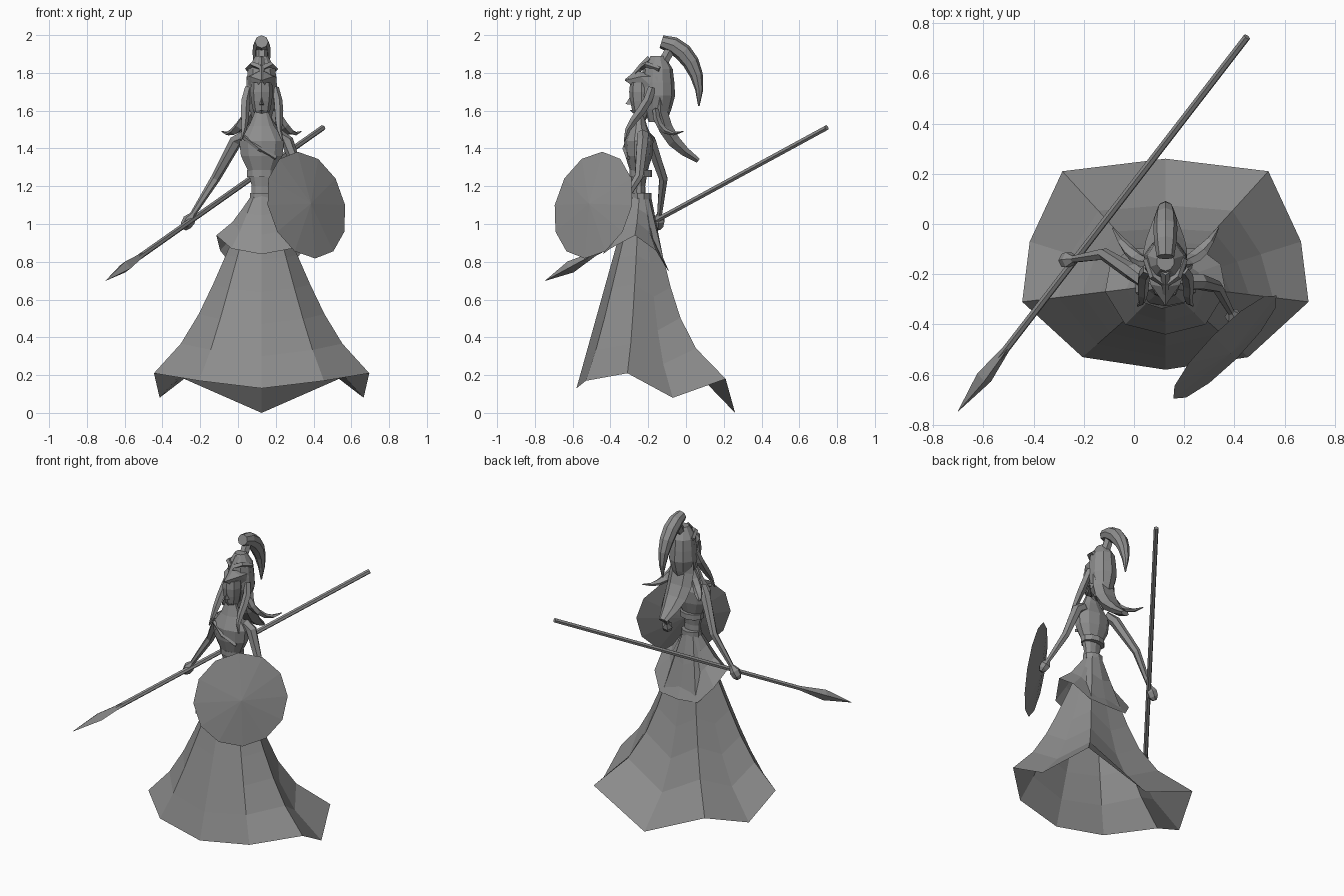
import bpy, bmesh, math
from mathutils import Vector, Matrix
from mathutils.geometry import interpolate_bezier

cube = bpy.data.objects.get("Cube")
if cube:
    bpy.data.objects.remove(cube, do_unlink=True)

GREY = (0.27, 0.27, 0.27, 1)
stone = bpy.data.materials.new("stone_grey")
stone.use_nodes = True
stone.diffuse_color = GREY
stone.node_tree.nodes["Principled BSDF"].inputs["Base Color"].default_value = GREY

# Upright axis of the figure at waist height
waist = Vector((0.125, -0.24, 1.15))
WAIST_RADIUS = 0.055


def finish(name, bm):
    bmesh.ops.recalc_face_normals(bm, faces=bm.faces)
    mesh = bpy.data.meshes.new(name)
    bm.to_mesh(mesh)
    bm.free()
    mesh.materials.append(stone)
    bpy.context.collection.objects.link(bpy.data.objects.new(name, mesh))


def loft(name, rings, closed_ends=True):
    """Skin a list of point rings with quads."""
    bm = bmesh.new()
    rows = [[bm.verts.new(point) for point in ring] for ring in rings]
    for lower, upper in zip(rows, rows[1:]):
        for i in range(len(lower)):
            bm.faces.new((lower[i - 1], lower[i], upper[i], upper[i - 1]))
    if closed_ends:
        bm.faces.new(rows[0])
        bm.faces.new(rows[-1])
    finish(name, bm)


def circle(sides):
    """Unit circle as (cosine, sine) pairs."""
    turns = [math.tau * i / sides for i in range(sides)]
    return [(math.cos(turn), math.sin(turn)) for turn in turns]


def turned(name, y, bottom, step, widths, depth_ratio, sides=10):
    """Oval body with evenly spaced rings of the given half widths."""
    loft(name, [[(waist.x + width * s, y - width * depth_ratio * c, bottom + step * level)
                 for c, s in circle(sides)] for level, width in enumerate(widths)])


def tube(name, path, widths, flatness=1, sides=6):
    """Tube along a path; the widths are spread evenly over its length."""
    path = [Vector(point) for point in path]
    rings = []
    for i, point in enumerate(path):
        ahead = path[min(i + 1, len(path) - 1)] - path[max(i - 1, 0)]
        across = Vector((1, 0, 0)) - ahead * (ahead.x / ahead.length_squared)
        across.normalize()
        normal = ahead.normalized().cross(across) * flatness
        place = i / (len(path) - 1) * (len(widths) - 1)
        k = min(int(place), len(widths) - 2)
        width = widths[k] + (widths[k + 1] - widths[k]) * (place - k)
        rings.append([point + (across * c + normal * s) * width for c, s in circle(sides)])
    loft(name, rings)


def bend(start, handle_a, handle_b, end, count=6):
    return interpolate_bezier(Vector(start), Vector(handle_a),
                              Vector(handle_b), Vector(end), count)


def hull(name, points):
    bm = bmesh.new()
    for point in points:
        bm.verts.new(point)
    bmesh.ops.convex_hull(bm, input=bm.verts)
    finish(name, bm)


def flared(name, half_hem, steps):
    """Cloth falling from the waist to a mirrored hem, straighter at the front."""
    other_half = [(-x, y, z) for x, y, z in half_hem[-2:0:-1]]
    rings = []
    for step in range(steps + 1):
        t = step / steps
        ring = []
        for x, y, z in half_hem + other_half:
            out = Vector((x, y, 0))
            straight = 0.75 - 0.25 * y / out.length
            spread = straight * t + (1 - straight) * t ** 6
            point = waist + (out.normalized() * WAIST_RADIUS).lerp(out, spread)
            point.z += (z - waist.z) * t
            ring.append(point)
        rings.append(ring)
    loft(name, rings, closed_ends=False)


# Skirts: hem points run from front to back, out from the waist axis
flared("long_skirt", [(0, -0.34, 0.13), (0.33, -0.29, 0.17), (0.57, -0.07, 0.21),
                      (0.54, 0.17, 0.08), (0.41, 0.45, 0.18), (0, 0.5, 0)], 6)
flared("overskirt", [(0, -0.2, 0.84), (0.16, -0.16, 0.87), (0.24, -0.03, 0.94),
                     (0.22, 0.08, 0.86), (0.14, 0.14, 0.76), (0, 0.15, 0.75)], 3)

# Torso with belts and a sash
turned("torso_and_neck", -0.25, 1.12, 0.08,
       [0.06, 0.055, 0.075, 0.115, 0.125, 0.07, 0.035], 0.62)
turned("waist_belt", waist.y, 1.13, 0.035, [0.066, 0.066], 0.85)
turned("rib_belt", waist.y, 1.25, 0.035, [0.08, 0.08], 0.75)
tube("chest_sash", [(0.03, -0.3, 1.46), (0.11, -0.325, 1.4), (0.2, -0.305, 1.35)],
     [0.012, 0.012], sides=4)

# Arms and hands, from shoulder through elbow to wrist
arms = {"right": [(0.04, -0.22, 1.47), (-0.01, -0.19, 1.44), (-0.12, -0.12, 1.24), (-0.24, -0.14, 1.05)],
        "left": [(0.21, -0.23, 1.47), (0.26, -0.23, 1.44), (0.33, -0.25, 1.25), (0.385, -0.35, 1.09)]}
for side, joints in arms.items():
    tube(side + "_arm", joints, [0.035, 0.034, 0.025, 0.015])
    wrist, forearm = Vector(joints[-1]), Vector(joints[-1]) - Vector(joints[-2])
    tube(side + "_hand", [wrist + forearm * reach for reach in (0, 0.15, 0.3, 0.4)],
         [0.015, 0.034, 0.03, 0.015])

# Spear along one straight line
tip, butt = Vector((-0.7, -0.745, 0.7)), Vector((0.45, 0.745, 1.51))
tube("spear_shaft", [tip.lerp(butt, 0.13), butt], [0.015, 0.015])
tube("spear_head", [tip.lerp(butt, t) for t in (0, 0.09, 0.17)], [0.001, 0.033, 0.014], sides=4)

# Round shield: a shallow fan on each side, tilted upward
bm = bmesh.new()
RADIUS = 0.29
rim = [bm.verts.new((RADIUS * c, RADIUS * s, 0)) for c, s in circle(12)]
for depth in (0.035, -0.035):
    apex = bm.verts.new((0, 0, depth))
    for i in range(len(rim)):
        bm.faces.new((rim[i - 1], rim[i], apex))
facing = Vector((1, -1, 0.33)).to_track_quat('Z', 'Y').to_matrix().to_4x4()
bm.transform(Matrix.Translation((0.362, -0.49, 1.1)) @ facing)
finish("shield", bm)


def on_head(side, x, y, z):
    """Point given sideways from the centre line, y, and height."""
    return (waist.x + side * x, y, z)


# Face and helmet
turned("face", -0.235, 1.55, 0.05, [0.02, 0.045, 0.055, 0.06, 0.055], 1.1, sides=8)
turned("helmet", -0.15, 1.54, 0.07, [0.045, 0.07, 0.088, 0.084, 0.076, 0.035], 1.05)
hull("nose", [on_head(side, 0.014, -0.28, 1.63) for side in (-1, 1)]
     + [on_head(1, 0, -0.32, 1.635), on_head(1, 0, -0.28, 1.7)])
hull("lips", [on_head(side, 0.022, -0.275, 1.6) for side in (-1, 1)]
     + [on_head(1, 0, -0.3, 1.605), on_head(1, 0, -0.28, 1.585)])

# Raised visor, and hair locks on both sides
tube("nose_guard", bend(on_head(1, 0, -0.32, 1.76), on_head(1, 0, -0.27, 1.78),
                        on_head(1, 0, -0.25, 1.83), on_head(1, 0, -0.19, 1.875), 4),
     [0.007, 0.02], sides=4)
for side, label in ((1, "left"), (-1, "right")):
    tube(label + "_brow", [on_head(side, 0.005, -0.235, 1.83), on_head(side, 0.05, -0.21, 1.845),
                           on_head(side, 0.075, -0.14, 1.82)], [0.016, 0.014], sides=4)
    hull(label + "_cheek_plate", [on_head(side, 0, -0.325, 1.76), on_head(side, 0.01, -0.25, 1.81),
                                  on_head(side, 0.06, -0.24, 1.78), on_head(side, 0.08, -0.15, 1.78),
                                  on_head(side, 0.08, -0.15, 1.7), on_head(side, 0.035, -0.25, 1.71)])
    tube(label + "_front_lock", bend(on_head(side, 0.07, -0.18, 1.72), on_head(side, 0.11, -0.2, 1.6),
                                     on_head(side, 0.07, -0.32, 1.54), on_head(side, 0.11, -0.325, 1.44)),
         [0.022, 0.026, 0.02, 0.004], sides=5)
    tube(label + "_back_lock", bend(on_head(side, 0.06, -0.16, 1.6), on_head(side, 0.1, -0.16, 1.52),
                                    on_head(side, 0.16, -0.1, 1.45), on_head(side, 0.21, -0.015, 1.49)),
         [0.03, 0.032, 0.024, 0.004], flatness=0.6, sides=5)

# Long hair tail down the back
tube("hair_tail", bend(on_head(1, 0, -0.14, 1.7), on_head(1, 0, -0.15, 1.5),
                       on_head(1, 0, -0.06, 1.41), on_head(1, 0, 0.065, 1.335)),
     [0.08, 0.09, 0.075, 0.03], flatness=0.5)

# Crest: stem and curved plume
tube("crest_stem", [on_head(1, 0, -0.13, 1.84), on_head(1, 0, -0.08, 1.93)], [0.03, 0.03])
tube("crest_plume", bend(on_head(1, 0, -0.13, 1.965), on_head(1, 0, 0, 1.95),
                         on_head(1, 0, 0.09, 1.8), on_head(1, 0, 0.068, 1.625), 7),
     [0.035, 0.05, 0.044, 0.03, 0.004], sides=8)
